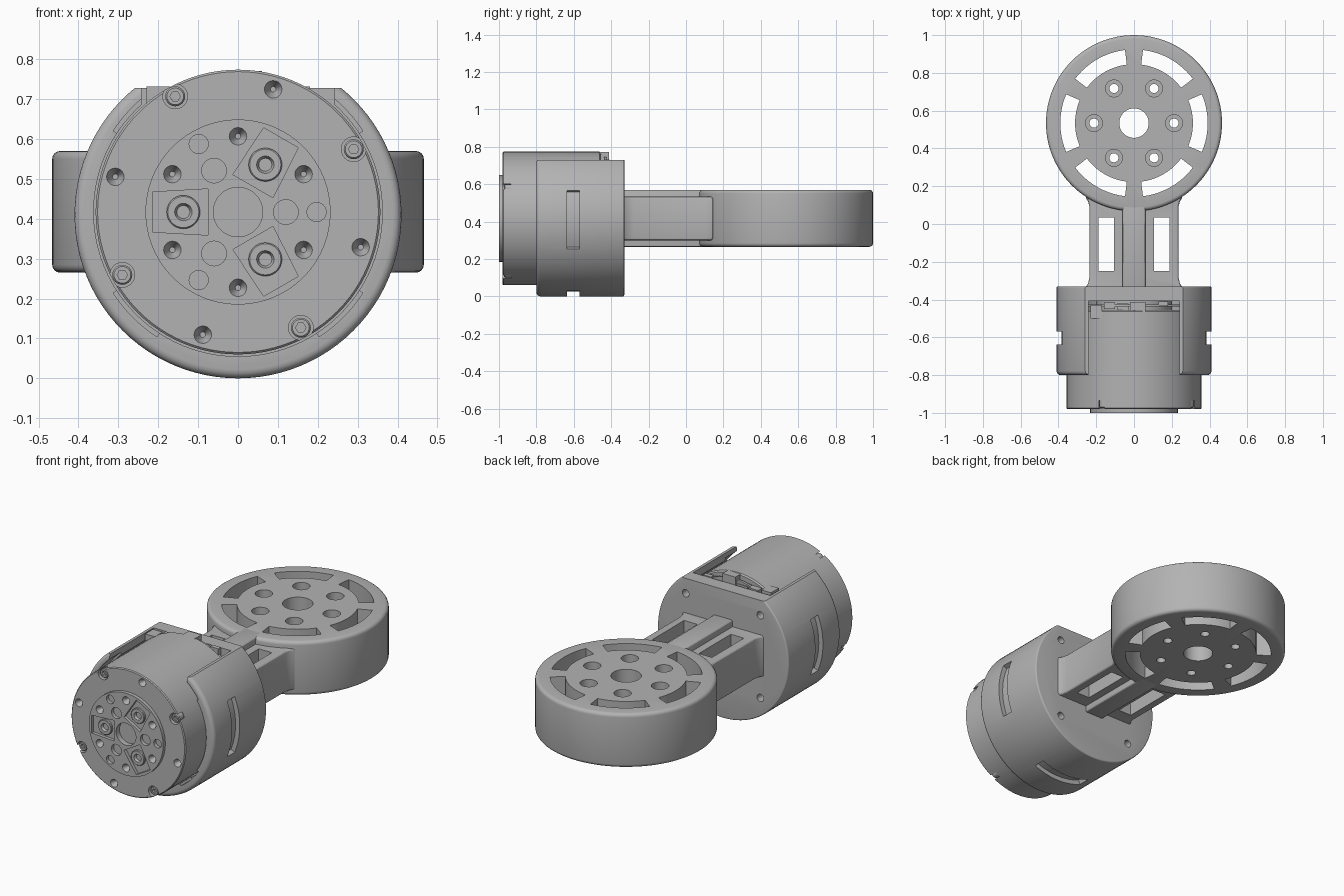
import bpy, bmesh
from math import sin, cos, pi, radians
from mathutils import Matrix, Vector

old = bpy.data.objects.get("Cube")
if old:
    bpy.data.objects.remove(old)

grey = bpy.data.materials.new("machined grey")
grey.use_nodes = True
COLOR = (0.45, 0.45, 0.45, 1)
grey.diffuse_color = COLOR
grey.node_tree.nodes["Principled BSDF"].inputs["Base Color"].default_value = COLOR

# Local frames: FRONT maps (x, y, h) to (x, -h, z); UP keeps z as height
HOUSING_Z, MOTOR_Z, RING_Y, RING_R = 0.41, 0.417, 0.534, 0.466
FRONT = Matrix.Rotation(pi / 2, 4, 'X')
HOUSE = Matrix.Translation((0, 0, HOUSING_Z)) @ FRONT
MOTOR = Matrix.Translation((0, 0, MOTOR_Z)) @ FRONT
RING = Matrix.Translation((0, RING_Y, 0))
UP = Matrix.Identity(4)


def polar(r, deg):
    return r * cos(radians(deg)), r * sin(radians(deg))


def at(frame, x, y, turn=0):
    return frame @ Matrix.Translation((x, y, 0)) @ Matrix.Rotation(radians(turn), 4, 'Z')


def stack(rings, frame):
    """Closed solid from rings of points of equal length, bottom to top."""
    bm = bmesh.new()
    rows = [[bm.verts.new(frame @ Vector(p)) for p in ring] for ring in rings]
    n = len(rows[0])
    for a, b in zip(rows, rows[1:]):
        for i in range(n):
            j = (i + 1) % n
            bm.faces.new((a[i], a[j], b[j], b[i]))
    bm.faces.new(rows[0][::-1])
    bm.faces.new(rows[-1])
    return bm


def lathe(profile, frame, n=32):
    return stack([[(*polar(r, 360 * i / n), h) for i in range(n)] for r, h in profile], frame)


def prism(outline, h0, h1, frame, rounding=0):
    bm = stack([[(x, y, h) for x, y in outline] for h in (h0, h1)], frame)
    if rounding:
        axis = frame.to_3x3() @ Vector((0, 0, 1))
        corners = [e for e in bm.edges
                   if abs((e.verts[0].co - e.verts[1].co).normalized().dot(axis)) > 0.99
                   and e.calc_face_angle(0) > 0.6]
        bmesh.ops.bevel(bm, geom=corners, offset=rounding, segments=5,
                        profile=0.5, affect='EDGES')
    return bm


def rect(x0, x1, y0, y1):
    return [(x0, y0), (x1, y0), (x1, y1), (x0, y1)]


def sector(r0, r1, mid, half, n=12):
    steps = [mid - half + 2 * half * i / n for i in range(n + 1)]
    return [polar(r1, a) for a in steps] + [polar(r0, a) for a in reversed(steps)]


def countersink(frame, x, y, top, r=0.022):
    return lathe([(0.007, top - 0.035), (r, top), (r, top + 0.05)], at(frame, x, y), 20)


def solid(name, *parts):
    """Object holding all the given solids."""
    mesh = bpy.data.meshes.new(name)
    whole = bmesh.new()
    for bm in parts:
        piece = bpy.data.meshes.new("piece")
        bm.to_mesh(piece)
        whole.from_mesh(piece)
        bpy.data.meshes.remove(piece)
        bm.free()
    bmesh.ops.recalc_face_normals(whole, faces=whole.faces)
    whole.to_mesh(mesh)
    whole.free()
    obj = bpy.data.objects.new(name, mesh)
    bpy.context.collection.objects.link(obj)
    mesh.materials.append(grey)
    return obj


def activate(obj):
    bpy.ops.object.select_all(action='DESELECT')
    obj.select_set(True)
    bpy.context.view_layer.objects.active = obj


def cut(obj, *parts):
    cutter = solid("cutter", *parts)
    cutter.hide_render = True
    mod = obj.modifiers.new("cut", 'BOOLEAN')
    mod.operation, mod.solver, mod.object = 'DIFFERENCE', 'EXACT', cutter
    activate(obj)
    bpy.ops.object.modifier_apply(modifier=mod.name)
    bpy.data.objects.remove(cutter)


def round_edges(obj, width):
    mod = obj.modifiers.new("round", 'BEVEL')
    mod.width, mod.segments, mod.limit_method = width, 3, 'ANGLE'
    activate(obj)
    bpy.ops.object.modifier_apply(modifier=mod.name)


def soft_disc(r, h0, h1, b0, b1):
    """Disc profile with rounded rims of radius b0 and b1."""
    quarter = [radians(a) for a in (0, 22.5, 45, 67.5, 90)]
    low = [(r - b0 + b0 * sin(a), h0 + b0 - b0 * cos(a)) for a in quarter]
    high = [(r - b1 + b1 * cos(a), h1 - b1 + b1 * sin(a)) for a in quarter]
    return low + high


# Output ring: bored disc with bolt holes and six curved slots
ring = solid("output_ring", lathe(soft_disc(RING_R, 0.265, 0.57, 0.02, 0.02), RING, 96))
cuts = [lathe([(0.078, 0.2), (0.078, 0.65)], RING, 40)]
for k in range(6):
    x, y = polar(0.212, 60 * k)
    cuts.append(lathe([(0.024, 0.2), (0.024, 0.5), (0.045, 0.5), (0.045, 0.65)], at(RING, x, y), 24))
    cuts.append(prism(sector(0.312, 0.39, 60 * k, 23), 0.2, 0.65, RING, 0.022))
cut(ring, *cuts)

# Arm: flared block with two windows and a taller central rib
half = [(0.265, -0.345), (0.243, -0.315), (0.235, -0.28), (0.235, 0.09), (0.243, 0.12), (0.26, 0.145)]
arm = solid("arm", prism(half + [(-x, y) for x, y in reversed(half)], 0.3, 0.533, UP))
round_edges(arm, 0.012)
cut(arm, *[prism(rect(min(s * 0.105, s * 0.187), max(s * 0.105, s * 0.187), -0.25, 0.035),
                 0.2, 0.7, UP, 0.036) for s in (-1, 1)])
rib = solid("arm_rib", prism(rect(-0.06, 0.06, -0.345, 0.142), 0.265, 0.57, UP))
round_edges(rib, 0.01)

# Housing: cup with flat open top, side slots and rear bolt holes
housing = solid("housing", lathe(soft_disc(0.41, 0.33, 0.8, 0.008, 0.022), HOUSE, 96))
cut(housing, lathe([(0.362, 0.408), (0.362, 0.9)], MOTOR, 96))
cut(housing, prism(rect(-0.6, 0.6, 0.318, 0.6), 0.2, 0.9, HOUSE))
cut(housing, prism(rect(-0.242, 0.242, 0.15, 0.5), 0.408, 0.9, HOUSE))
cuts = [prism(sector(0.384, 0.5, a, 22.5), 0.57, 0.637, HOUSE) for a in (0, 180, 270)]
cuts += [lathe([(0.021, 0.25), (0.021, 0.38)], at(HOUSE, *polar(0.33, a)), 20)
         for a in (45, 135, 225, 315)]
cut(housing, *cuts)
cut(housing, *[prism(sector(0.34, 0.373, a, 12), 0.7, 0.9, MOTOR) for a in (45, 135, 225, 315)])

# Motor: stepped cylinder with bored and pocketed output face
SCREWS = [(a, *polar(0.33, a)) for a in (28.5, 118.5, 208.5, 298.5)]
motor = solid("motor", lathe([(0.35, 0.455), (0.357, 0.462), (0.357, 0.975), (0.352, 0.98),
                              (0.232, 0.98), (0.232, 1.0)], MOTOR, 96))
cuts = [lathe([(0.062, 0.97), (0.062, 1.1)], MOTOR, 40)]
pocket = [(0.075, -0.058), (0.215, -0.05), (0.215, 0.05), (0.075, 0.058)]
for a in (60, 180, 300):
    cuts.append(prism(pocket, 0.982, 1.1, at(MOTOR, 0, 0, a), 0.025))
    for r, size in ((0.12, 0.031), (0.197, 0.024)):
        cuts.append(lathe([(size, 0.98), (size, 1.1)], at(MOTOR, *polar(r, a + 60)), 24))
for k in range(6):
    cuts.append(countersink(MOTOR, *polar(0.19, 30 + 60 * k), 1.0))
for a in (-16, 74, 164, 254):
    cuts.append(countersink(MOTOR, *polar(0.32, a), 0.98))
for a, x, y in SCREWS:
    cuts.append(lathe([(0.031, 0.935), (0.031, 1.1)], at(MOTOR, x, y), 24))
cut(motor, *cuts)

# Hex socket screws around the rim, and bosses in the face pockets
screws = solid("rim_screws", *[lathe([(0.025, 0.92), (0.025, 0.968), (0.021, 0.973)],
                                     at(MOTOR, x, y), 24) for a, x, y in SCREWS])
cut(screws, *[lathe([(0.013, 0.955), (0.013, 1.1)], at(MOTOR, x, y), 6) for a, x, y in SCREWS])
spots = [polar(0.137, a) for a in (60, 180, 300)]
bosses = solid("face_bosses", *[lathe([(0.042, 0.975), (0.042, 0.992), (0.039, 0.995)],
                                      at(MOTOR, *p), 28) for p in spots])
cut(bosses, *[countersink(MOTOR, *p, 0.995) for p in spots])

# Control board behind the motor with small connectors
board = solid("control_board", lathe([(0.335, 0.425), (0.335, 0.438)], MOTOR, 64),
              lathe([(0.2, 0.405), (0.2, 0.46)], MOTOR, 32))
chips = [(-0.23, -0.17, 0.43, 0.5), (-0.16, -0.1, 0.415, 0.45), (-0.09, -0.03, 0.42, 0.49),
         (0.13, 0.18, 0.41, 0.435)]
connectors = solid("connectors", *[prism(rect(x0, x1, 0.2, 0.315), h0, h1, MOTOR)
                                   for x0, x1, h0, h1 in chips])
tab = solid("rear_tab", prism(rect(-0.02, 0.06, 0.3, 0.354), 0.412, 0.47, MOTOR))

for obj in (ring, arm, rib, housing, motor, screws, bosses, board, connectors, tab):
    activate(obj)
    bpy.ops.object.shade_smooth_by_angle(angle=radians(28))
